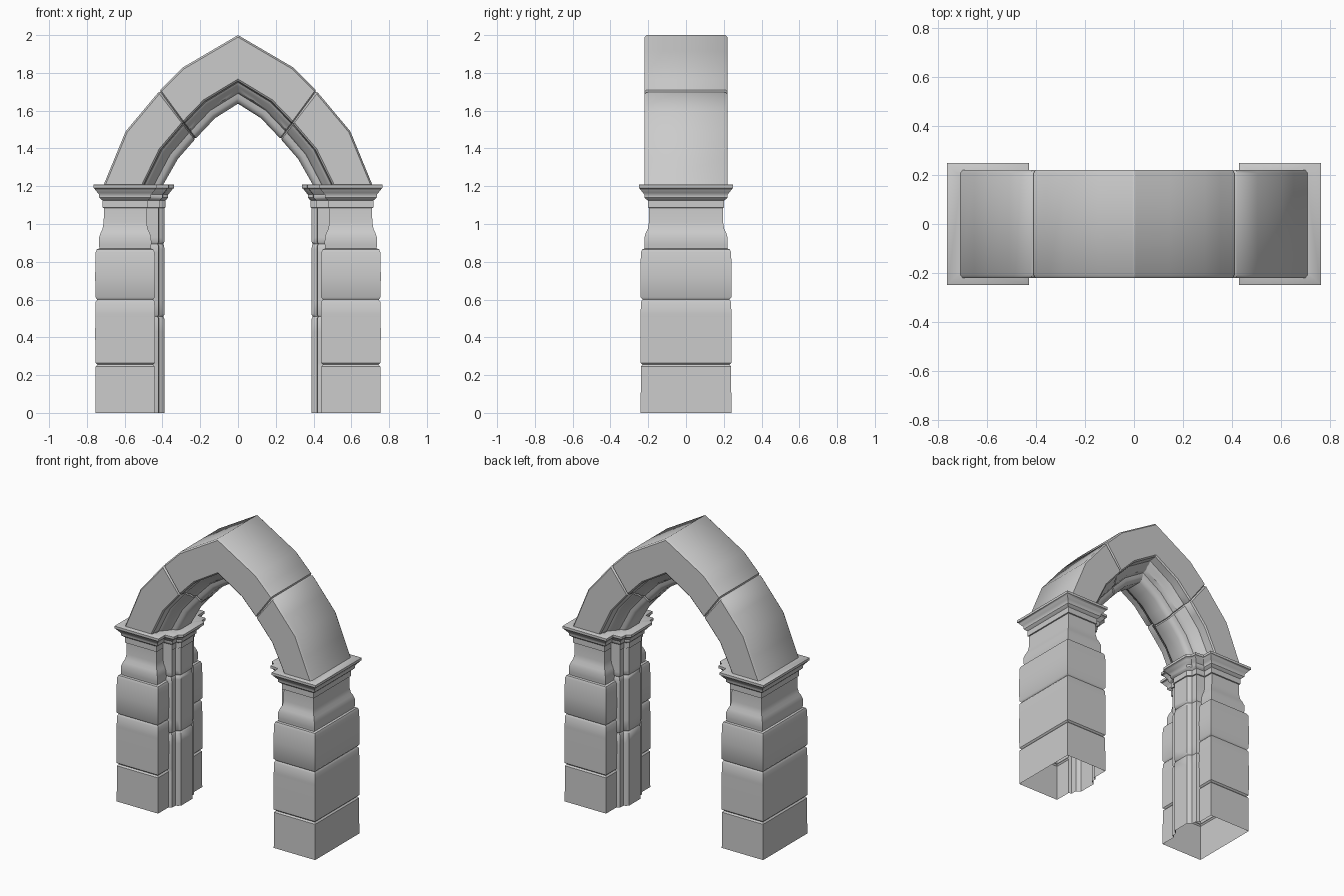
import bpy, bmesh
from mathutils import Vector
from math import radians

if "Cube" in bpy.data.objects:
    bpy.data.objects.remove(bpy.data.objects["Cube"])


def loft(name, rings, angle=40):
    """Skin closed rings into an open tube and mirror it across x = 0."""
    bm = bmesh.new()
    rows = [[bm.verts.new(p) for p in r] for r in rings]
    n = len(rows[0])
    for a, b in zip(rows, rows[1:]):
        for i in range(n):
            j = (i + 1) % n
            bm.faces.new((a[i], a[j], b[j], b[i]))
    bmesh.ops.recalc_face_normals(bm, faces=bm.faces)
    me = bpy.data.meshes.new(name)
    bm.to_mesh(me)
    bm.free()
    ob = bpy.data.objects.new(name, me)
    bpy.context.collection.objects.link(ob)
    mod = ob.modifiers.new("mirror", 'MIRROR')
    mod.use_axis[0] = True
    mod.merge_threshold = 0.0005
    bpy.ops.object.select_all(action='DESELECT')
    ob.select_set(True)
    bpy.context.view_layer.objects.active = ob
    bpy.ops.object.shade_smooth_by_angle(angle=radians(angle))
    return ob


def plan(z, d, m):
    """Pier plan: block inset by d, inner stepped shaft inset by m."""
    half = [(0.755 - d, 0.24 - d), (0.44 + d, 0.24 - d),
            (0.44 + d, 0.125 - m), (0.42 + m, 0.12 - m),
            (0.418 + m, 0.08 - m), (0.405 + m, 0.075 - m),
            (0.39 + m, 0.06 - m)]
    pts = half + [(x, -y) for x, y in reversed(half)]
    return [(x, y, z) for x, y in pts]


# Coursed pier with mortar grooves and a narrowed neck
pier = [(0, 0, 0), (0.245, 0.001, 0), (0.255, 0.01, 0), (0.265, 0, 0),
        (0.43, -0.001, 0), (0.50, 0, 0), (0.51, 0, 0.006), (0.52, 0, 0),
        (0.588, 0.001, 0), (0.60, 0.01, 0), (0.612, 0, 0),
        (0.73, -0.001, 0), (0.85, 0.001, 0), (0.866, 0.008, 0),
        (0.87, 0.021, 0), (0.885, 0.02, 0.001), (0.895, 0.019, 0.006),
        (0.905, 0.019, 0), (0.93, 0.02, 0), (0.955, 0.028, 0),
        (0.975, 0.038, 0), (1.01, 0.044, 0), (1.085, 0.045, 0)]
loft("piers", [plan(*r) for r in pier])

# Moulded capital flaring to a thin slab
capital = [(1.085, 0.045, 0), (1.087, 0.038, -0.006), (1.125, 0.038, -0.006),
           (1.132, 0.028, -0.014), (1.14, 0.02, -0.02), (1.155, 0.02, -0.02),
           (1.165, 0.012, -0.028), (1.18, 0.0, -0.04), (1.187, -0.004, -0.044),
           (1.19, -0.01, -0.052), (1.207, -0.01, -0.052),
           (1.21, -0.006, -0.048), (1.21, 0.05, 0.02)]
loft("capitals", [plan(*r) for r in capital])

# Pointed arch: outer and inner curves, with the stepped soffit between them
OUTER = [(0.71, 1.21), (0.595, 1.49), (0.415, 1.705), (0.29, 1.83), (0, 2.0)]
INNER = [(0.395, 1.21), (0.318, 1.345), (0.226, 1.45), (0.122, 1.56), (0, 1.637)]
SECTION = [(0, 0.208), (0.03, 0.22), (0.64, 0.22), (0.67, 0.212),
           (0.69, 0.16), (0.74, 0.15), (0.77, 0.13), (0.82, 0.12),
           (0.85, 0.09), (0.92, 0.085), (0.97, 0.075), (1.0, 0.055)]


def arch_ring(t, inset=0.0):
    i = min(int(t), 3)
    o = Vector(OUTER[i]).lerp(Vector(OUTER[i + 1]), t - i)
    n = Vector(INNER[i]).lerp(Vector(INNER[i + 1]), t - i)
    half = []
    for f, y in SECTION:
        p = o.lerp(n, f + inset * (1 - 2 * f))
        half.append((p.x, y - inset * 0.4, p.y))
    return half + [(x, -y, z) for x, y, z in reversed(half)]


stations = [(0, 0), (0.5, 0), (1, 0), (1.5, 0), (1.96, 0), (2, 0.025),
            (2.04, 0), (2.5, 0), (3, 0), (3.5, 0), (3.98, 0), (4, 0)]
loft("pointed_arch", [arch_ring(*s) for s in stations])
